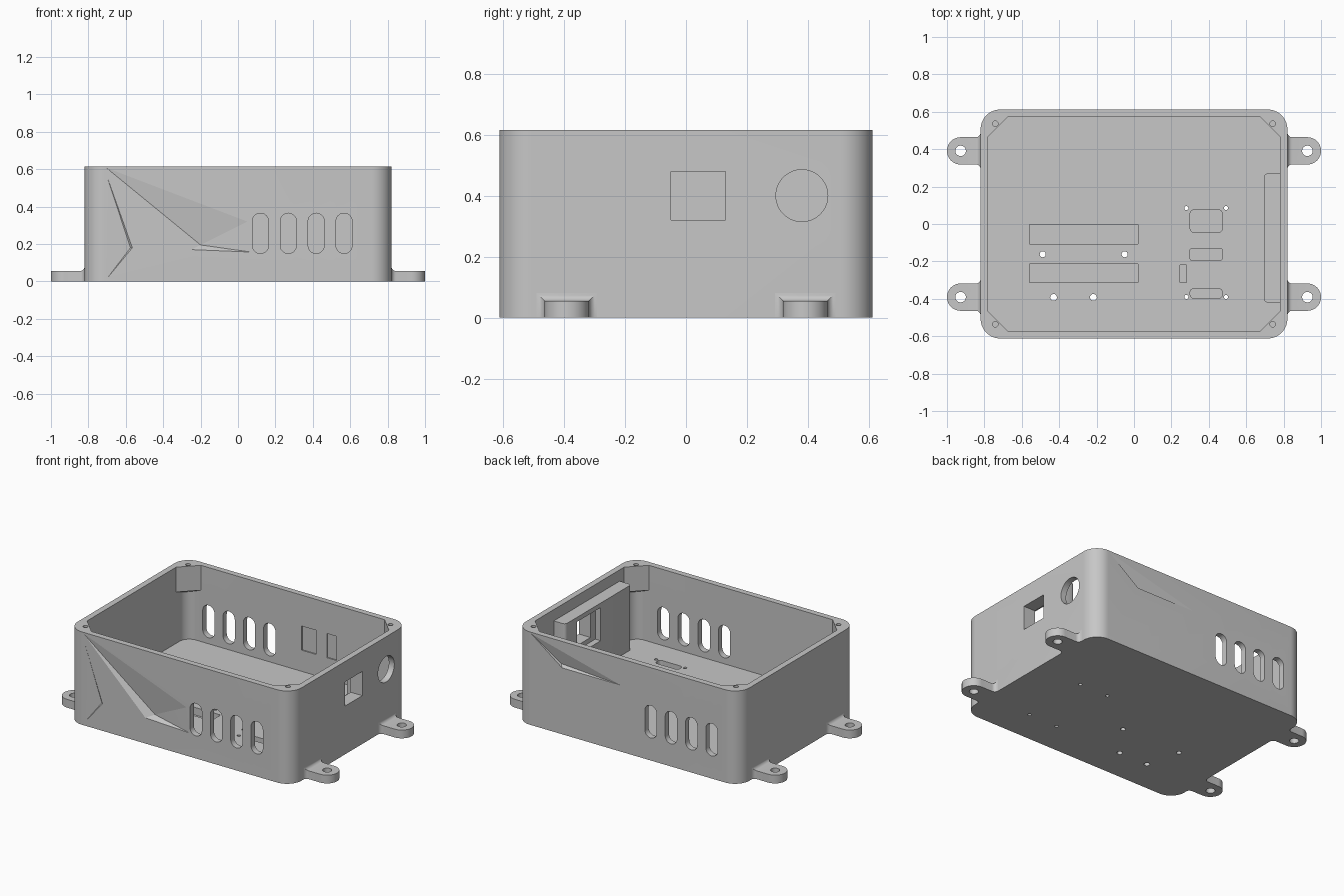
import bpy, bmesh, math
from mathutils import Vector

cube = bpy.data.objects.get("Cube")
if cube:
    bpy.data.objects.remove(cube, do_unlink=True)

grey = bpy.data.materials.new("plain grey")
grey.use_nodes = True
grey.diffuse_color = (0.57, 0.57, 0.57, 1)
grey.node_tree.nodes["Principled BSDF"].inputs["Base Color"].default_value = (0.57, 0.57, 0.57, 1)

HX, HY, TOP = 0.82, 0.612, 0.615   # outer half sizes and height
IX, IY, FLOOR = 0.78, 0.573, 0.11  # inner half sizes and floor level


def finish(name, bm):
    bmesh.ops.recalc_face_normals(bm, faces=bm.faces)
    mesh = bpy.data.meshes.new(name)
    bm.to_mesh(mesh)
    bm.free()
    mesh.materials.append(grey)
    obj = bpy.data.objects.new(name, mesh)
    bpy.context.collection.objects.link(obj)
    return obj


def rounded(cx, cy, w, h, r, n=16):
    """Rounded rectangle outline; a circle or slot when r is half the size."""
    pts = []
    for k, (sx, sy) in enumerate([(1, 1), (-1, 1), (-1, -1), (1, -1)]):
        for i in range(n + 1):
            a = (k + i / n) * math.pi / 2
            p = Vector((cx + sx * (w / 2 - r) + r * math.cos(a),
                        cy + sy * (h / 2 - r) + r * math.sin(a)))
            if not pts or min((p - pts[-1]).length, (p - pts[0]).length) > 1e-4:
                pts.append(p)
    return pts


def rect(x0, x1, y0, y1):
    return [(x0, y0), (x1, y0), (x1, y1), (x0, y1)]


def circle(cx, cy, r, n=16):
    return rounded(cx, cy, 2 * r, 2 * r, r, n)


def prism(name, pts, axis, a, b):
    """Extrude a 2D outline from a to b along the given axis."""
    bm = bmesh.new()
    place = {"x": lambda p, d: (d, p[0], p[1]),
             "y": lambda p, d: (p[0], d, p[1]),
             "z": lambda p, d: (p[0], p[1], d)}[axis]
    lo = [bm.verts.new(place(p, a)) for p in pts]
    hi = [bm.verts.new(place(p, b)) for p in pts]
    bm.faces.new(lo)
    bm.faces.new(hi)
    for i in range(len(pts)):
        j = (i + 1) % len(pts)
        bm.faces.new((lo[i], lo[j], hi[j], hi[i]))
    return finish(name, bm)


def hull(name, pts):
    bm = bmesh.new()
    for p in pts:
        bm.verts.new(p)
    bmesh.ops.convex_hull(bm, input=bm.verts)
    return finish(name, bm)


def cut(target, tools):
    """Subtract the tools from the target and remove them."""
    for t in tools:
        t.hide_render = True
        m = target.modifiers.new("cut", "BOOLEAN")
        m.operation, m.solver, m.object = "DIFFERENCE", "EXACT", t
    dg = bpy.context.evaluated_depsgraph_get()
    mesh = bpy.data.meshes.new_from_object(target.evaluated_get(dg))
    target.modifiers.clear()
    target.data = mesh
    for t in tools:
        bpy.data.objects.remove(t, do_unlink=True)


def smooth(obj, degrees):
    bpy.ops.object.select_all(action="DESELECT")
    obj.select_set(True)
    bpy.context.view_layer.objects.active = obj
    bpy.ops.object.shade_smooth_by_angle(angle=math.radians(degrees))


# Hollow case with rounded corners
case = prism("case", rounded(0, 0, 2 * HX, 2 * HY, 0.105), "z", 0, TOP)
cuts = [prism("cavity", rounded(0, 0, 2 * IX, 2 * IY, 0.07), "z", FLOOR, 1)]

# Vent slots, front right and back left
for i in range(4):
    for x, side in ((0.12 + 0.149 * i, -1), (-0.17 - 0.149 * i, 1)):
        cuts.append(prism("vent", rounded(x, 0.257, 0.086, 0.215, 0.043), "y",
                          side * 0.5, side * 0.7))
# Side ports
cuts.append(prism("round_port", circle(0.38, 0.4, 0.085), "x", 0.7, 0.9))
cuts.append(prism("square_port", rect(-0.05, 0.13, 0.32, 0.48), "x", 0.7, 0.9))
# Shallow pockets inside the back wall
for x0, x1 in ((0.065, 0.17), (0.25, 0.32)):
    cuts.append(prism("pocket", rect(x0, x1, 0.25, 0.41), "y", 0.5, IY + 0.008))
# Recesses in the floor
for x0, x1, y0, y1, r in [(-0.56, 0.022, -0.107, -0.004, 0.002),
                          (-0.56, 0.022, -0.313, -0.214, 0.002),
                          (0.30, 0.472, -0.044, 0.075, 0.02),
                          (0.30, 0.472, -0.194, -0.13, 0.01),
                          (0.30, 0.472, -0.397, -0.345, 0.02),
                          (0.245, 0.28, -0.314, -0.219, 0.002)]:
    cuts.append(prism("recess", rounded((x0 + x1) / 2, (y0 + y1) / 2, x1 - x0, y1 - y0, r, 4),
                      "z", FLOOR - 0.05, 0.2))
# Screw holes through the floor
for x, y, r in [(0.28, 0.085, 0.011), (0.492, 0.085, 0.011), (0.28, -0.39, 0.011),
                (0.492, -0.39, 0.011), (-0.488, -0.162, 0.016), (-0.05, -0.162, 0.016),
                (-0.43, -0.392, 0.018), (-0.217, -0.392, 0.018)]:
    cuts.append(prism("floor_hole", circle(x, y, r, 6), "z", -0.1, 0.2))


def dent(side, rim, apex, depth):
    """Shallow faceted dent in the front (-1) or back (1) wall."""
    pts = [(x, side * y, z) for x, z in rim for y in (HY, HY + 0.05)]
    return hull("dent", pts + [(apex[0], side * (HY - depth), apex[1])])


# Faceted dents in the long walls
cuts.append(dent(-1, [(-0.705, 0.608), (-0.25, 0.17), (0.07, 0.157), (0.05, 0.32)],
                 (-0.2, 0.195), 0.028))
cuts.append(dent(-1, [(-0.7, 0.56), (-0.565, 0.18), (-0.705, 0.01)], (-0.575, 0.18), 0.008))
cuts.append(dent(1, [(0.705, 0.605), (0.05, 0.44), (0.48, 0.44)], (0.5, 0.455), 0.02))

# Corner screw posts, tapered underneath, each with a blind hole
for sx in (-1, 1):
    for sy in (-1, 1):
        ox, oy = sx * (IX + 0.005), sy * (IY + 0.005)
        tri = [(sx * (IX - 0.035), oy), (ox, sy * (IY - 0.035)),
               (ox, sy * (IY - 0.112)), (sx * (IX - 0.112), oy)]
        pts = [(x, y, z) for x, y in tri for z in (0.45, TOP)]
        pts += [(x, y, 0.42) for x, y in tri[:2]]
        post = hull("screw_post", pts)
        outline = circle(sx * 0.742, sy * 0.536, 0.015, 6)
        cut(post, [prism("post_hole", outline, "z", 0.47, 0.7)])
        cuts.append(prism("case_hole", outline, "z", 0.47, 0.7))

cut(case, cuts)
smooth(case, 6.5)

# Socket block inside the right wall, with a stepped opening
block = prism("socket_block", rounded(0.745, -0.075, 0.1, 0.69, 0.02, 4), "z",
              FLOOR - 0.005, 0.54)
cut(block, [prism("step", rect(-0.1, 0.15, 0.29, 0.51), "x", 0.6, 0.735),
            prism("opening", rect(-0.05, 0.13, 0.32, 0.48), "x", 0.6, 0.9)])
smooth(block, 25)

# Mounting ears: lofted sections, flared at the wall and round at the tip
sections = []
for i in range(6):
    a = i / 5 * math.pi / 2
    flare = 0.026 * (1 - math.sin(a))
    sections.append((HX + 0.025 * (1 - math.cos(a)), 0.073 + flare, 0.055 + flare))
sections.insert(0, (HX - 0.01,) + sections[0][1:])
for i in range(13):
    a = i / 12 * math.radians(88)
    sections.append((0.927 + 0.073 * math.sin(a), 0.073 * math.cos(a), 0.055))

for sx in (-1, 1):
    for sy in (-1, 1):
        bm = bmesh.new()
        rings = []
        for x, w, h in sections:
            rings.append([bm.verts.new((sx * x, sy * 0.391 + y, z))
                          for y, z in rect(-w, w, 0, h)])
        for r0, r1 in zip(rings, rings[1:]):
            for k in range(4):
                m = (k + 1) % 4
                bm.faces.new((r0[k], r0[m], r1[m], r1[k]))
        bm.faces.new(rings[0])
        bm.faces.new(rings[-1])
        ear = finish("mounting_ear", bm)
        cut(ear, [prism("ear_hole", circle(sx * 0.927, sy * 0.391, 0.028, 8), "z", -0.1, 0.2)])
        smooth(ear, 25)
